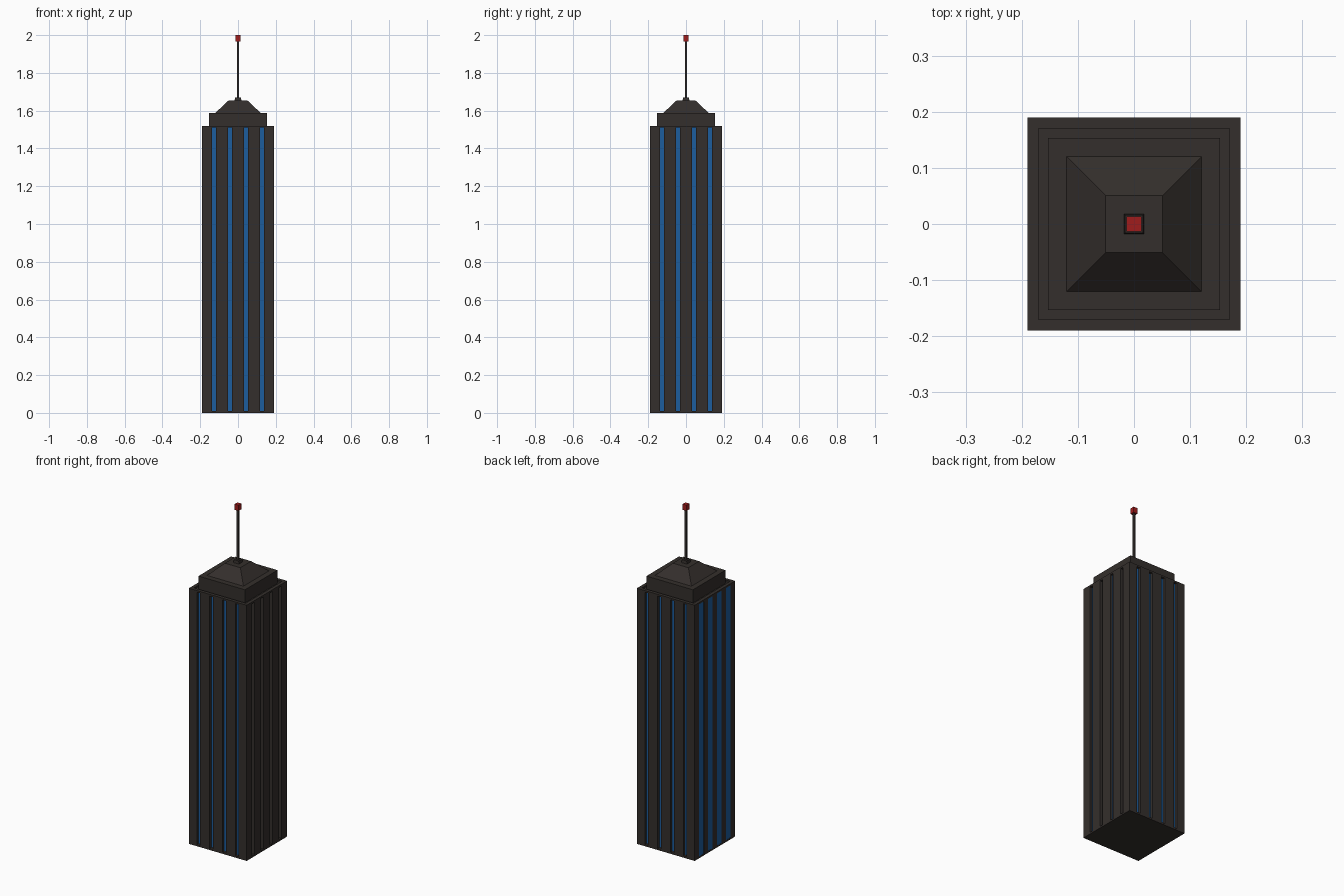
import bpy, bmesh
from mathutils import Matrix, Vector

if "Cube" in bpy.data.objects:
    bpy.data.objects.remove(bpy.data.objects["Cube"])


def material(name, rgb):
    m = bpy.data.materials.new(name)
    m.diffuse_color = (*rgb, 1)
    m.use_nodes = True
    m.node_tree.nodes["Principled BSDF"].inputs["Base Color"].default_value = m.diffuse_color
    return m


DARK = material("dark_stone", (0.034, 0.028, 0.025))
BLUE = material("blue_glass", (0.012, 0.11, 0.34))
RED = material("red_light", (0.35, 0.012, 0.012))


def finish(name, bm, *mats):
    bmesh.ops.recalc_face_normals(bm, faces=bm.faces)
    me = bpy.data.meshes.new(name)
    bm.to_mesh(me)
    bm.free()
    for m in mats:
        me.materials.append(m)
    ob = bpy.data.objects.new(name, me)
    bpy.context.collection.objects.link(ob)
    return ob


def add_box(bm, lo, hi):
    lo, hi = Vector(lo), Vector(hi)
    mat = Matrix.Translation((lo + hi) / 2) @ Matrix.Diagonal((*(hi - lo), 1))
    return bmesh.ops.create_cube(bm, size=1, matrix=mat)["verts"]


def square_tier(name, z0, z1, half, top_half, mat):
    bm = bmesh.new()
    for v in add_box(bm, (-half, -half, z0), (half, half, z1)):
        if v.co.z > (z0 + z1) / 2:
            v.co.x *= top_half / half
            v.co.y *= top_half / half
    return finish(name, bm, mat)


# Tower block with a sunken roof inside a low rim
H, TOP, DEPTH = 0.19, 1.52, 0.016
bm = bmesh.new()
add_box(bm, (-H, -H, 0), (H, H, TOP))
bm.faces.ensure_lookup_table()
roof = max(bm.faces, key=lambda f: f.calc_center_median().z)
bmesh.ops.inset_region(bm, faces=[roof], thickness=H - 0.162)
roof_verts = bmesh.ops.extrude_discrete_faces(bm, faces=[roof])["faces"][0].verts
for v in roof_verts:
    v.co.z -= 0.01
tower = finish("tower", bm, DARK, BLUE)

# Window slots: deep and narrow on three sides, wide and nearly flush on -x
bm = bmesh.new()
for side in range(4):  # front, right, back, left
    half_w, depth = (0.022, 0.001) if side == 3 else (0.011, DEPTH)
    verts = []
    for i in range(4):
        x = -0.1265 + i * 0.0843
        verts += add_box(bm, (x - half_w, -H - 0.05, 0.01),
                         (x + half_w, -H + depth, 1.51))
    bmesh.ops.rotate(bm, verts=verts, cent=(0, 0, 0),
                     matrix=Matrix.Rotation(side * 1.5707963268, 3, 'Z'))
cutter = finish("window_cutter", bm)
cutter.hide_render = True

mod = tower.modifiers.new("slots", 'BOOLEAN')
mod.operation, mod.solver, mod.object = 'DIFFERENCE', 'EXACT', cutter
bpy.context.view_layer.objects.active = tower
bpy.ops.object.modifier_apply(modifier=mod.name)
bpy.data.objects.remove(cutter)

# Blue glass on the slot floors
for p in tower.data.polygons:
    p.material_index = 0
    out = max(abs(p.center.x), abs(p.center.y))
    floor = H - (0.001 if p.center.x < -0.18 else DEPTH)
    if abs(p.normal.z) < 0.1 and abs(out - floor) < 1e-4 and 0.5 < p.center.z < 1:
        p.material_index = 1

# Crown, sloped cap and mast
square_tier("crown", 1.51, 1.588, 0.153, 0.153, DARK)
square_tier("sloped_cap", 1.588, 1.653, 0.12, 0.051, DARK)
square_tier("mast_base", 1.653, 1.67, 0.018, 0.016, DARK)
square_tier("mast", 1.67, 1.966, 0.006, 0.006, DARK)
square_tier("beacon", 1.966, 2.0, 0.013, 0.013, RED)
